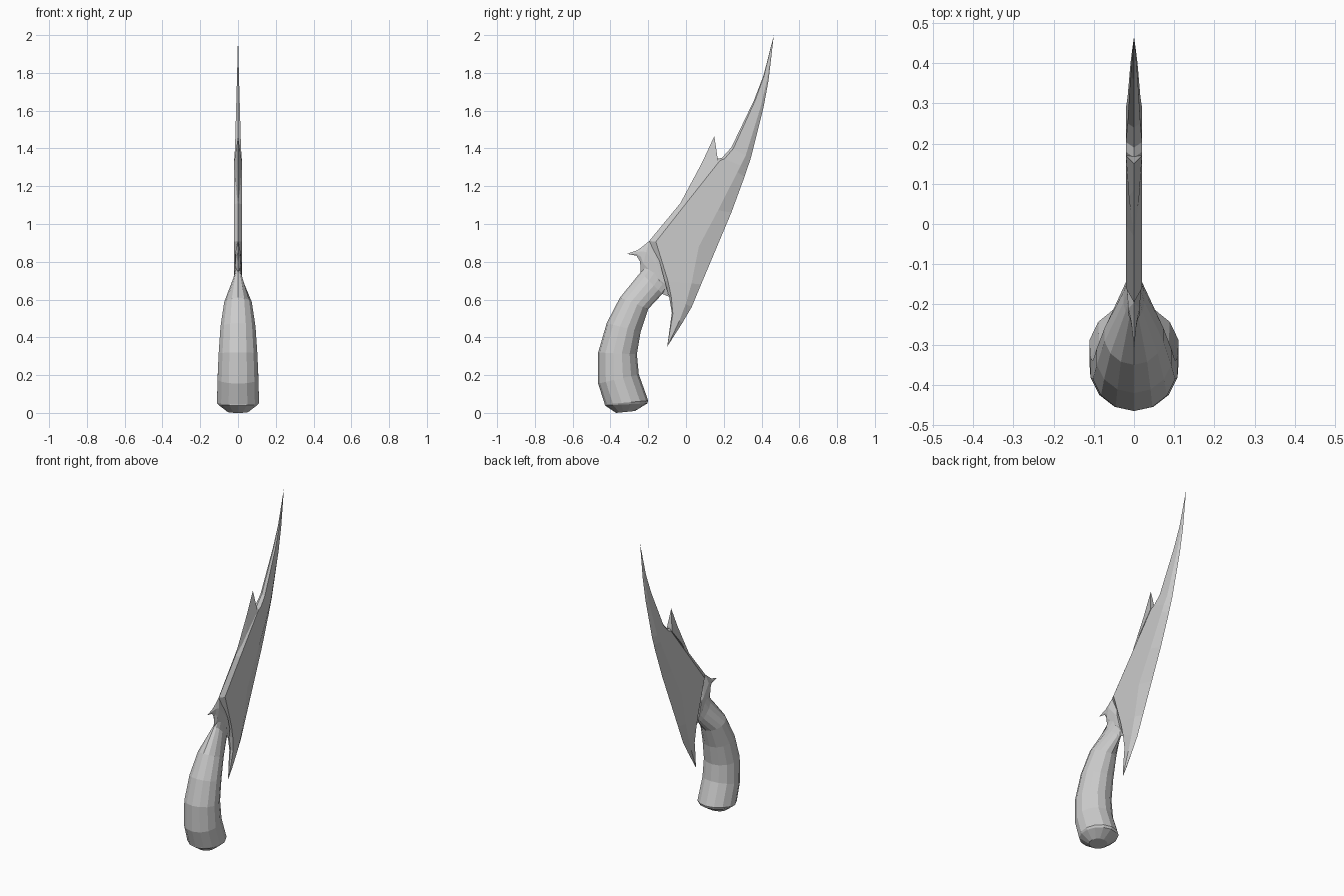
import bpy, bmesh
from math import cos, sin, tau
from mathutils import Vector

if "Cube" in bpy.data.objects:
    bpy.data.objects.remove(bpy.data.objects["Cube"])


def loft(name, rings):
    """Skin a list of equal-length point rings, capping both ends (flat faces)."""
    bm = bmesh.new()
    loops = [[bm.verts.new(p) for p in ring] for ring in rings]
    n = len(loops[0])
    for a, b in zip(loops, loops[1:]):
        for i in range(n):
            j = (i + 1) % n
            bm.faces.new((a[i], a[j], b[j], b[i]))
    bm.faces.new(loops[0][::-1])
    bm.faces.new(loops[-1])
    bmesh.ops.remove_doubles(bm, verts=bm.verts, dist=0.0005)
    bmesh.ops.recalc_face_normals(bm, faces=bm.faces)
    me = bpy.data.meshes.new(name)
    bm.to_mesh(me)
    bm.free()
    ob = bpy.data.objects.new(name, me)
    bpy.context.collection.objects.link(ob)
    return ob


def oval(back, front, half, sides=14):
    """Elliptical ring between two (y, z) points, half = half width in x."""
    b, f = Vector(back), Vector(front)
    c, r = (b + f) / 2, (f - b) / 2
    return [(half * sin(tau * i / sides), *(c - r * cos(tau * i / sides)))
            for i in range(sides)]


def blade_section(spine, edge, t, s=0.1, e=0.74):
    """Six-point section: sharp spine and edge, flat sides at x = +-t."""
    a, b = Vector(spine), Vector(edge)
    p, q = a.lerp(b, s), a.lerp(b, e)
    return [(0, *a), (t, *p), (t, *q), (0, *b), (-t, *q), (-t, *p)]


# Curved grip: back point, front point, half width
grip = [((-.37, 0), (-.27, .01), .055),
        ((-.43, .04), (-.205, .05), .108),
        ((-.43, .045), (-.20, .065), .114),
        ((-.465, .155), (-.25, .205), .111),
        ((-.465, .32), (-.26, .31), .105),
        ((-.42, .475), (-.24, .43), .095),
        ((-.35, .61), (-.20, .55), .075),
        ((-.24, .745), (-.125, .63), .027),
        ((-.20, .81), (-.10, .66), .015)]
loft("grip", [oval(*g) for g in grip])

# Blade from the lower barb to the point: spine, edge, half thickness
blade = [((-.10, .35), (-.10, .35), 0),
         ((-.09, .42), (-.065, .405), .007),
         ((-.075, .53), (-.02, .475), .013),
         ((-.09, .62), (.03, .56), .018),
         ((-.115, .70), (.08, .68), .02),
         ((-.195, .91), (.16, .87), .02),
         ((-.03, 1.11), (.24, 1.06), .02),
         ((.165, 1.345), (.31, 1.25), .02),
         ((.19, 1.35), (.325, 1.295), .02),
         ((.24, 1.405), (.342, 1.345), .016),
         ((.36, 1.655), (.41, 1.615), .009),
         ((.41, 1.785), (.437, 1.76), .005),
         ((.465, 2.0), (.465, 2.0), 0)]
loft("blade", [blade_section(*b) for b in blade])

# Hooked guard joining grip and blade
guard = [((-.312, .842), (-.312, .842), 0),
         ((-.255, .862), (-.262, .832), .005),
         ((-.225, .885), (-.243, .80), .009),
         ((-.195, .91), (-.24, .742), .014),
         ((-.17, .87), (-.125, .63), .018),
         ((-.15, .84), (-.09, .615), .018)]
loft("guard", [blade_section(*g, s=.35, e=.7) for g in guard])

# Back tooth rising off the spine: outer ridge, base, half thickness
tooth = [((-.03, 1.11), (-.02, 1.105), .003),
         ((.085, 1.325), (.07, 1.22), .013),
         ((.15, 1.465), (.17, 1.33), .02)]
loft("back_tooth", [[(0, *r), (t, *b), (-t, *b)] for r, b, t in tooth])
